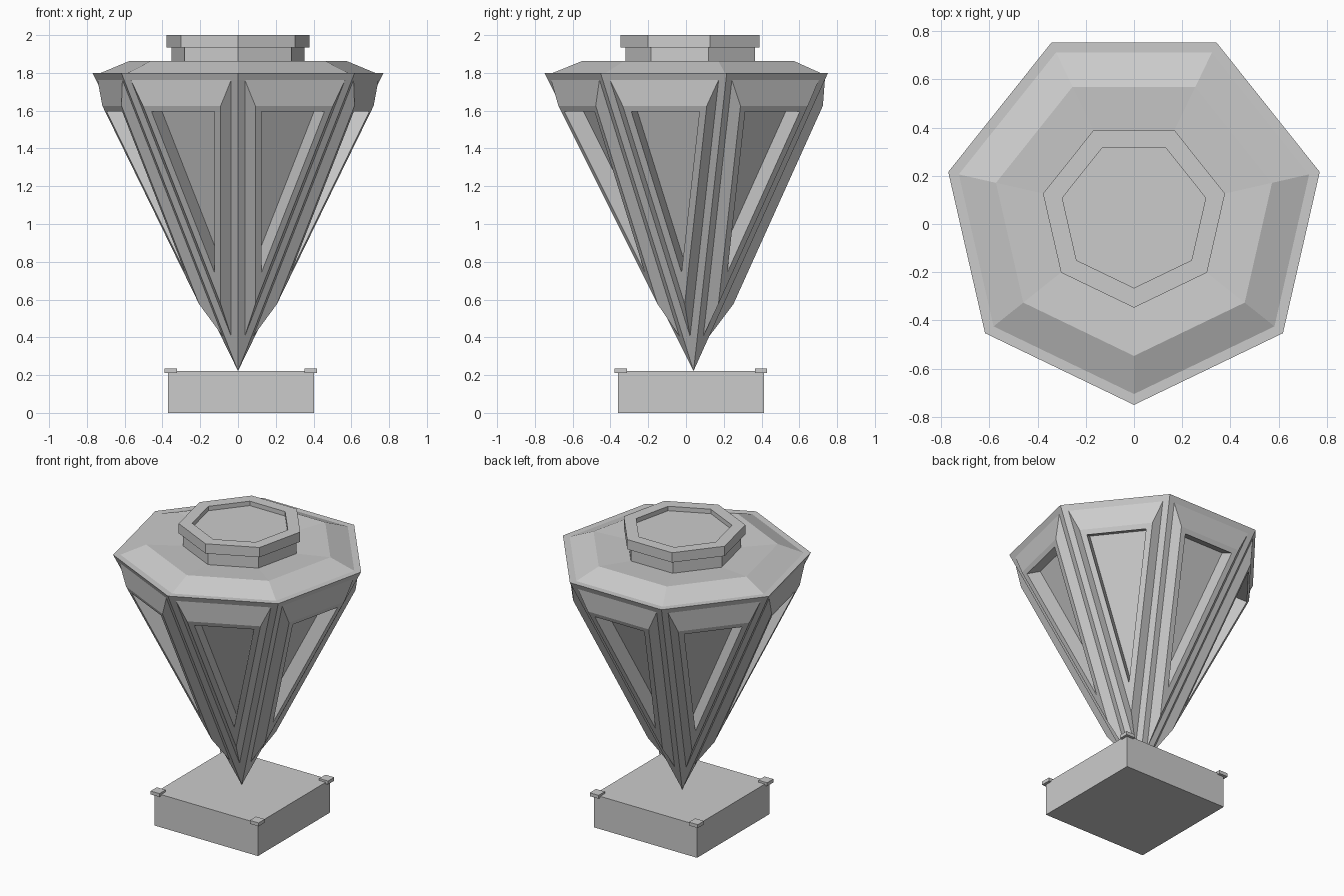
import bpy, bmesh, math
from mathutils import Vector

if "Cube" in bpy.data.objects:
    bpy.data.objects.remove(bpy.data.objects["Cube"])

N = 7
YC = 0.04          # heptagon centre in y
R = 0.79           # rim radius
Z_TIP, Z_RIM = 0.222, 1.8


def finish(bm, name):
    bmesh.ops.remove_doubles(bm, verts=bm.verts, dist=1e-5)
    bmesh.ops.recalc_face_normals(bm, faces=bm.faces)
    me = bpy.data.meshes.new(name)
    bm.to_mesh(me)
    bm.free()
    ob = bpy.data.objects.new(name, me)
    bpy.context.collection.objects.link(ob)
    return ob


def ring(bm, r, z):
    a0 = -math.pi / 2
    return [bm.verts.new((r * math.cos(a0 + k * math.tau / N),
                          YC + r * math.sin(a0 + k * math.tau / N), z)) for k in range(N)]


def bridge(bm, a, b):
    n = len(a)
    for i in range(n):
        j = (i + 1) % n
        bm.faces.new((a[i], a[j], b[j], b[i]))


def stack(bm, profile):
    rings = [ring(bm, r, z) for r, z in profile]
    for a, b in zip(rings, rings[1:]):
        bridge(bm, a, b)
    return rings


# Faceted body: stepped top plus seven tapering sides
bm = bmesh.new()
rings = stack(bm, [(R, Z_RIM), (0.745, Z_RIM), (0.587, 1.864), (0.3, 1.845)])
bm.faces.new(rings[-1])
rim = rings[0]
tip = bm.verts.new((0, YC, Z_TIP))

# Triangles on each side: distance below rim, height, offset from side plane
steps = [(0.04, 1.49, 0.0), (0.17, 1.152, 0.047),
         (0.203, 0.935, 0.047), (0.203, 0.935, -0.053)]
for k in range(N):
    a, b = rim[k], rim[(k + 1) % N]
    mid = (a.co + b.co) / 2
    across = (b.co - a.co).normalized()
    down = tip.co - mid
    ratio = (b.co - a.co).length / 2 / down.length
    down.normalize()
    out = down.cross(across).normalized()
    if out.dot(mid - Vector((0, YC, Z_RIM))) < 0:
        out = -out
    prev = [a, b, tip]
    for s, h, d in steps:
        top = mid + down * s + out * d
        cur = [bm.verts.new(top - across * ratio * h),
               bm.verts.new(top + across * ratio * h),
               bm.verts.new(top + down * h)]
        bridge(bm, prev, cur)
        prev = cur
    bm.faces.new(prev)
finish(bm, "faceted_body")

# Stepped collar with a shallow recess on top
bm = bmesh.new()
rings = stack(bm, [(0.361, 1.84), (0.361, 1.934), (0.387, 1.934),
                   (0.387, 2.0), (0.305, 2.0), (0.305, 1.97)])
bm.faces.new(rings[0])
bm.faces.new(rings[-1])
finish(bm, "top_collar")


def box(name, center, size):
    bm = bmesh.new()
    bmesh.ops.create_cube(bm, size=1)
    for v in bm.verts:
        v.co = Vector(v.co[i] * size[i] + center[i] for i in range(3))
    return finish(bm, name)


# Square base with corner plates
BX, BY = 0.015, 0.026
box("base_block", (BX, BY, 0.111), (0.773, 0.773, 0.222))
for sx in (-1, 1):
    for sy in (-1, 1):
        box("corner_plate", (BX + sx * 0.371, BY + sy * 0.371, 0.224), (0.066, 0.066, 0.023))
